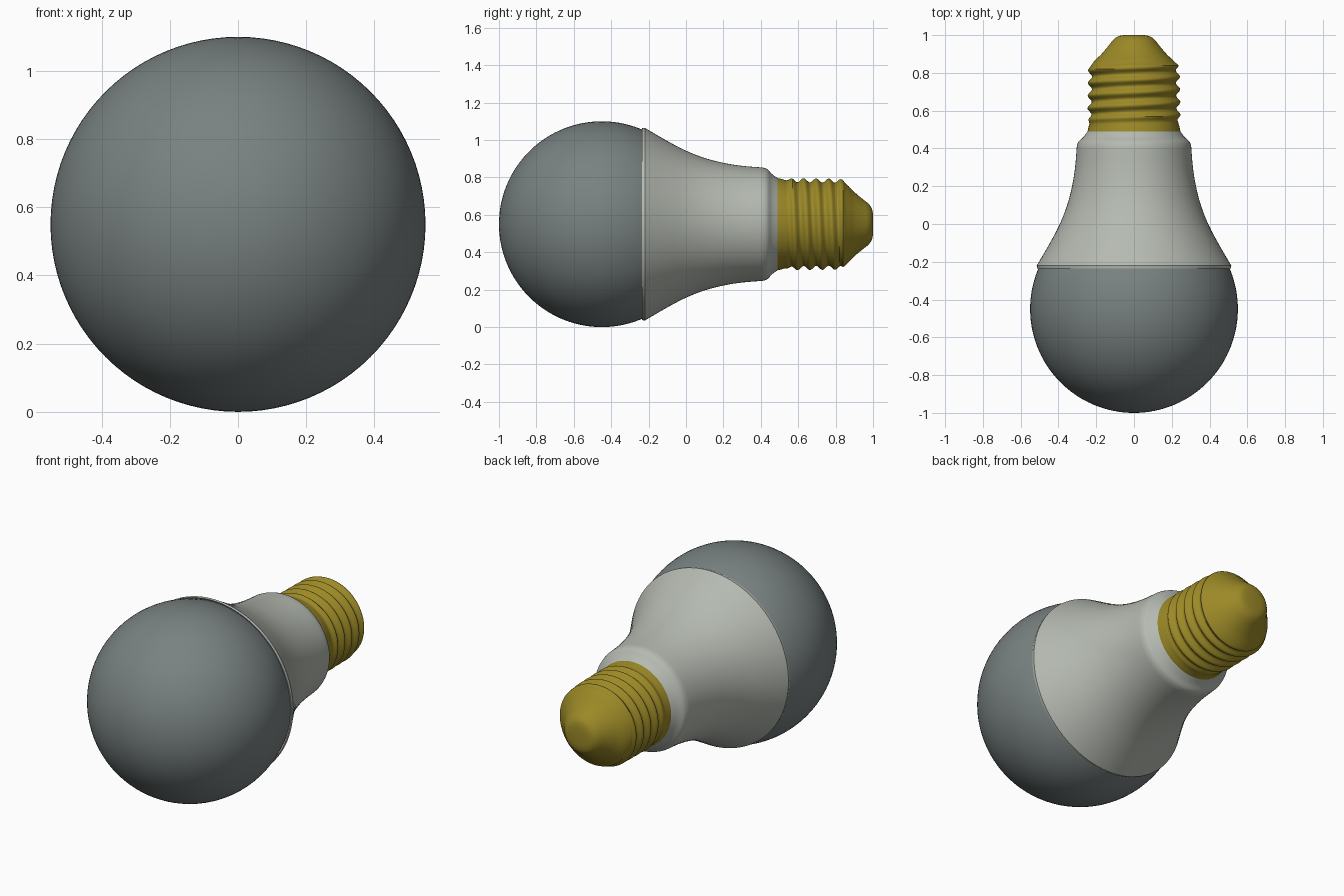
import bpy, bmesh, math

if "Cube" in bpy.data.objects:
    bpy.data.objects.remove(bpy.data.objects["Cube"])

SEG = 96
AXIS_Z = 0.55


def lathe(name, profile, color=None, radius_fn=None, angle=30):
    """Revolve (y, radius) points about the bulb's long axis; radius 0 makes a pole."""
    bm = bmesh.new()
    rings = []
    for y, r in profile:
        if r == 0:
            rings.append([bm.verts.new((0, y, AXIS_Z))])
            continue
        ring = []
        for i in range(SEG):
            a = 2 * math.pi * i / SEG
            rr = r + (radius_fn(y, a) if radius_fn else 0)
            ring.append(bm.verts.new((rr * math.sin(a), y, AXIS_Z + rr * math.cos(a))))
        rings.append(ring)
    for p, q in zip(rings, rings[1:]):
        for i in range(SEG):
            j = (i + 1) % SEG
            if len(p) == 1:
                bm.faces.new((p[0], q[i], q[j]))
            elif len(q) == 1:
                bm.faces.new((p[i], q[0], p[j]))
            else:
                bm.faces.new((p[i], q[i], q[j], p[j]))
    bmesh.ops.recalc_face_normals(bm, faces=bm.faces)
    me = bpy.data.meshes.new(name)
    bm.to_mesh(me)
    bm.free()
    ob = bpy.data.objects.new(name, me)
    bpy.context.collection.objects.link(ob)
    if color:
        mat = bpy.data.materials.new(name + "_color")
        mat.diffuse_color = (*color, 1)
        mat.use_nodes = True
        mat.node_tree.nodes["Principled BSDF"].inputs["Base Color"].default_value = mat.diffuse_color
        me.materials.append(mat)
    bpy.ops.object.select_all(action='DESELECT')
    ob.select_set(True)
    bpy.context.view_layer.objects.active = ob
    bpy.ops.object.shade_smooth_by_angle(angle=math.radians(angle))
    return ob


def smooth_curve(pts, steps=6):
    """Catmull-Rom through profile points."""
    p = [pts[0]] + pts + [pts[-1]]
    out = []
    for k in range(1, len(p) - 2):
        for s in range(steps):
            t = s / steps
            out.append(tuple(0.5 * (2 * b + (c - a) * t + (2 * a - 5 * b + 4 * c - d) * t * t
                                    + (3 * b - a - 3 * c + d) * t ** 3)
                             for a, b, c, d in zip(*p[k - 1:k + 3])))
    return out + [pts[-1]]


# Diffuser globe: sphere stopping at the housing rim
R, CY, RIM = 0.55, -0.45, -0.22
end = math.acos((CY - RIM) / R)
globe = [(-1.0, 0)] + [(CY - R * math.cos(end * i / 40), R * math.sin(end * i / 40))
                       for i in range(1, 41)]
lathe("globe", globe, (0.19, 0.22, 0.22))

# Flared housing with a small lip at the rim and a rounded shoulder
flare = smooth_curve([(-0.22, 0.515), (-0.1, 0.445), (0.0, 0.393), (0.1, 0.354),
                      (0.2, 0.328), (0.3, 0.312), (0.41, 0.303)])
shoulder = smooth_curve([(0.41, 0.303), (0.435, 0.294), (0.46, 0.268), (0.49, 0.246)], 4)
lathe("housing", [(-0.225, 0.495), (-0.235, 0.513)] + flare + shoulder[1:],
      (0.46, 0.49, 0.44))

# Screw base: helical thread fading out at both ends
PITCH, TOP, BOTTOM = 0.067, 0.83, 0.56


def thread(y, a):
    fade = max(0, min(1, (y - BOTTOM + 0.03) / 0.04, (TOP + 0.03 - y) / 0.04))
    return 0.011 * fade * math.cos(2 * math.pi * (y - TOP) / PITCH - a)


n = 48
collar = [(0.49, 0.246), (0.51, 0.242)]
barrel = [(0.53 + 0.31 * i / n, 0.236 - 0.004 * i / n) for i in range(n + 1)]
tip = smooth_curve([(0.84, 0.232), (0.87, 0.203), (0.9, 0.172), (0.94, 0.138),
                    (0.975, 0.11), (0.993, 0.085), (1.0, 0.055)], 4)
lathe("screw_base", collar + barrel + tip[1:] + [(1.0, 0)], (0.33, 0.25, 0.02),
      thread, 40)
